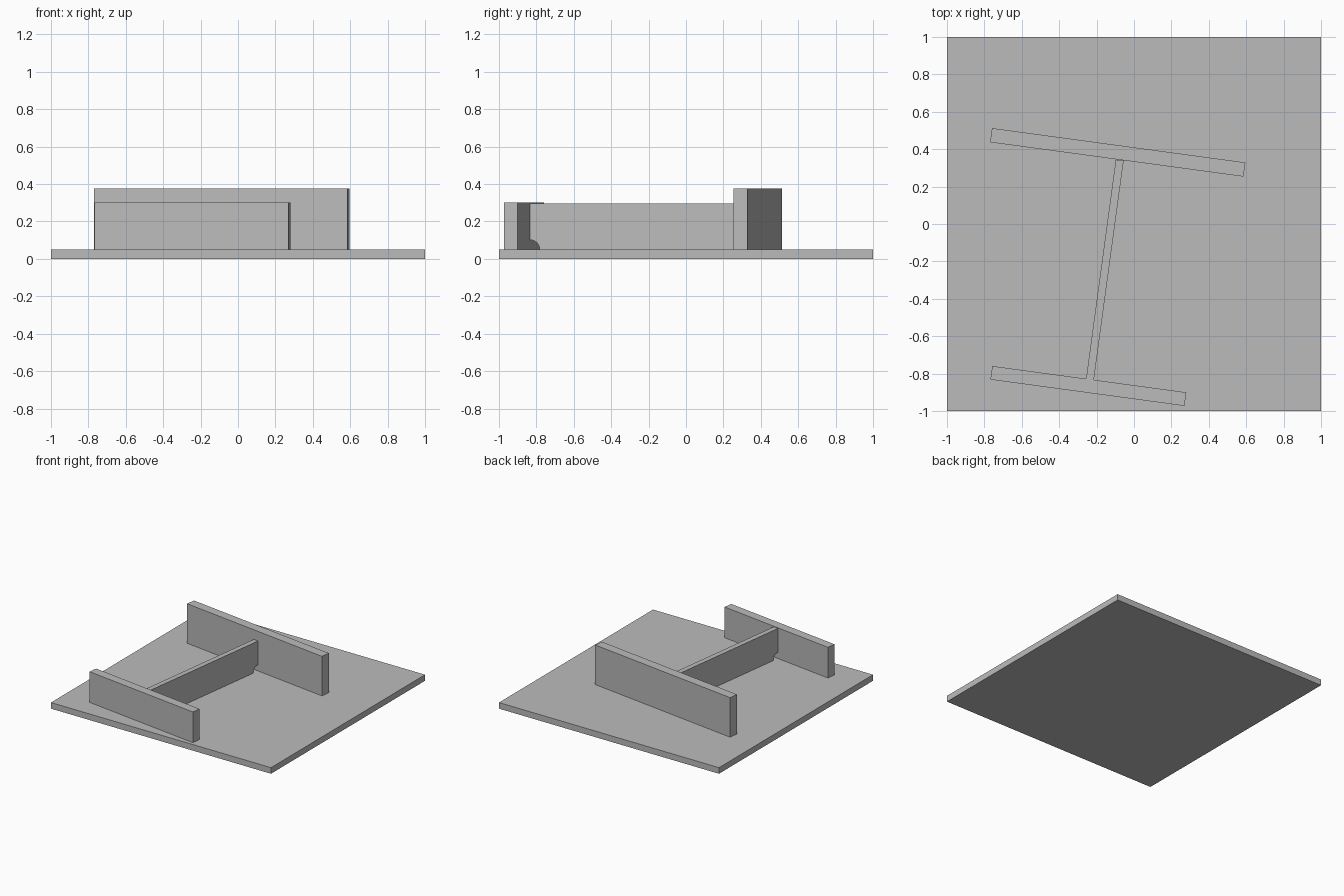
import bpy
import bmesh
from math import radians, cos, sin, pi
from mathutils import Matrix, Vector

cube = bpy.data.objects.get("Cube")
if cube:
    bpy.data.objects.remove(cube, do_unlink=True)

grey = bpy.data.materials.new("plain grey")
grey.use_nodes = True
COLOUR = (0.5, 0.5, 0.5, 1)
grey.diffuse_color = COLOUR
grey.node_tree.nodes["Principled BSDF"].inputs["Base Color"].default_value = COLOUR

TILT = radians(-7.73)   # the whole beam is turned on the base
BASE_TOP = 0.05


def add_object(name, bm):
    bmesh.ops.recalc_face_normals(bm, faces=bm.faces)
    mesh = bpy.data.meshes.new(name)
    bm.to_mesh(mesh)
    bm.free()
    mesh.materials.append(grey)
    obj = bpy.data.objects.new(name, mesh)
    bpy.context.collection.objects.link(obj)
    return obj


def slab(name, x, y, bottom, size, turn=0):
    """Box standing on the given height, turned about z."""
    bm = bmesh.new()
    bmesh.ops.create_cube(bm, size=1)
    bmesh.ops.scale(bm, vec=size, verts=bm.verts)
    obj = add_object(name, bm)
    obj.location = (x, y, bottom + size[2] / 2)
    obj.rotation_euler.z = turn
    return obj


# Square base and the two upright flanges
slab("base_plate", 0, 0, 0, (2, 2, BASE_TOP))
slab("back_flange", -0.087, 0.383, BASE_TOP, (1.367, 0.076, 0.325), TILT)
slab("front_flange", -0.244, -0.866, BASE_TOP, (1.047, 0.073, 0.252), TILT)

# Web between the flanges, with a quarter-round notch at each lower corner
length, height, thickness, notch = 1.183, 0.247, 0.042, 0.052
arc = [(notch * cos(i * pi / 16), notch * sin(i * pi / 16)) for i in range(9)]
half = length / 2
profile = [(-half + a, b) for a, b in arc] + [(-half, height), (half, height)]
profile += [(half - a, b) for a, b in reversed(arc)]

bm = bmesh.new()
face = bm.faces.new([bm.verts.new((-thickness / 2, y, z)) for y, z in profile])
sweep = bmesh.ops.extrude_face_region(bm, geom=[face])
bmesh.ops.translate(bm, vec=(thickness, 0, 0),
                    verts=[v for v in sweep["geom"] if isinstance(v, bmesh.types.BMVert)])
web = add_object("web", bm)
web.location = (-0.156, -0.245, BASE_TOP)
web.rotation_euler.z = TILT
